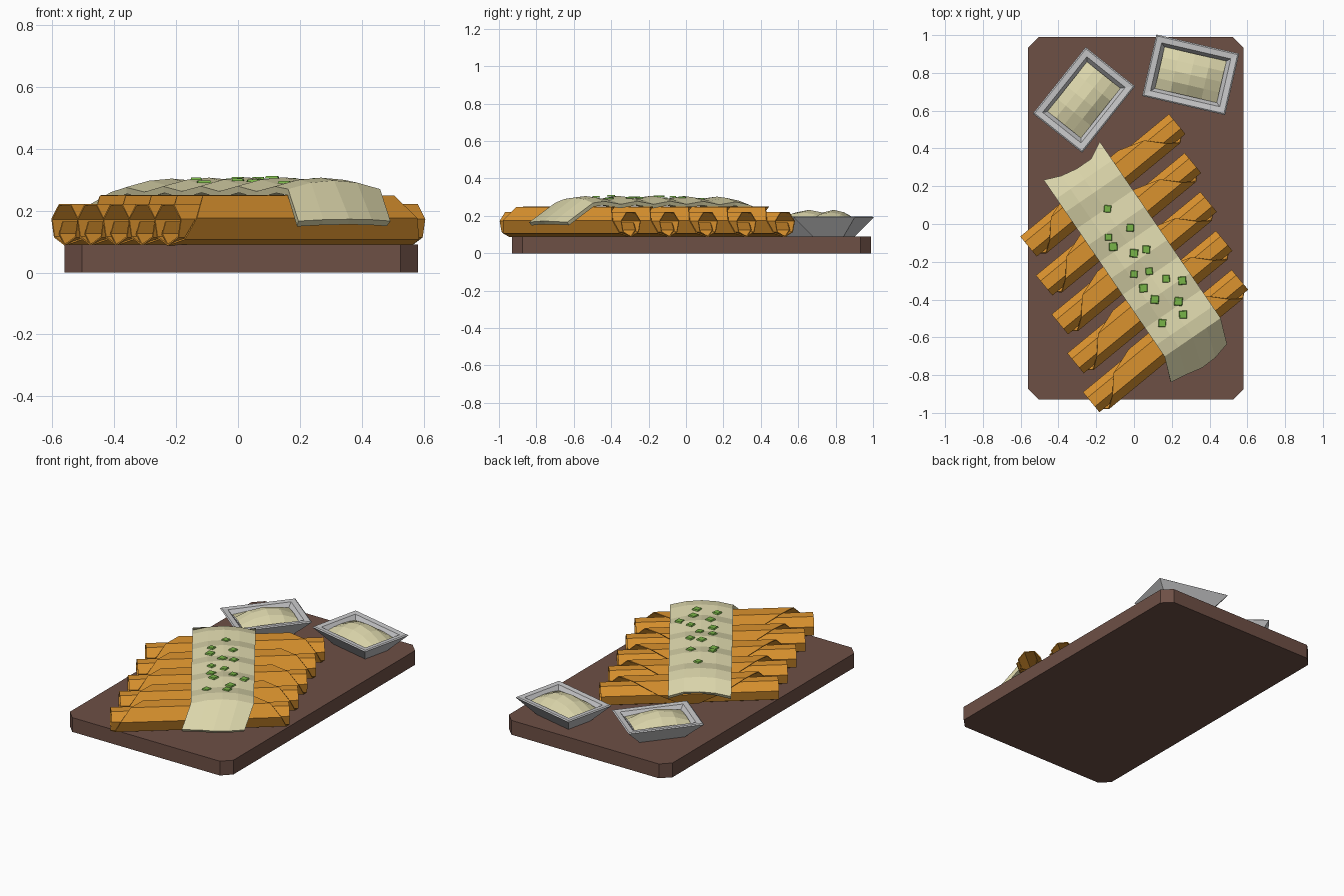
import bpy, bmesh, math, random
from mathutils import Vector, Matrix

if "Cube" in bpy.data.objects:
    bpy.data.objects.remove(bpy.data.objects["Cube"])

random.seed(4)


def material(name, rgb):
    m = bpy.data.materials.new(name)
    m.diffuse_color = (*rgb, 1)
    m.use_nodes = True
    m.node_tree.nodes["Principled BSDF"].inputs["Base Color"].default_value = m.diffuse_color
    return m


WOOD = material("brown wood", (0.155, 0.079, 0.060))
CRUST = material("golden tortilla", (0.72, 0.295, 0.028))
CREAM = material("cream sauce", (0.70, 0.66, 0.40))
METAL = material("light grey", (0.58, 0.58, 0.59))
HERB = material("green herb", (0.19, 0.46, 0.065))


def build(name, verts, faces, mat, thick=0, offset=-1):
    me = bpy.data.meshes.new(name)
    me.from_pydata([tuple(v) for v in verts], [], faces)
    me.materials.append(mat)
    bm = bmesh.new()
    bm.from_mesh(me)
    bmesh.ops.recalc_face_normals(bm, faces=bm.faces)
    bm.to_mesh(me)
    bm.free()
    ob = bpy.data.objects.new(name, me)
    bpy.context.collection.objects.link(ob)
    if thick:
        s = ob.modifiers.new("thickness", 'SOLIDIFY')
        s.thickness, s.offset = thick, offset
    return ob


def grid_faces(rows, cols):
    return [(r * cols + c, r * cols + c + 1, (r + 1) * cols + c + 1, (r + 1) * cols + c)
            for r in range(rows - 1) for c in range(cols - 1)]


# Serving board: rectangle with clipped corners
x0, x1, y0, y1, c = -0.56, 0.58, -0.93, 0.99, 0.056
outline = [(x0 + c, y0), (x1 - c, y0), (x1, y0 + c), (x1, y1 - c),
           (x1 - c, y1), (x0 + c, y1), (x0, y1 - c), (x0, y0 + c)]
verts = [(x, y, z) for z in (0, 0.09) for x, y in outline]
faces = [tuple(range(7, -1, -1)), tuple(range(8, 16))]
faces += [(i, (i + 1) % 8, 8 + (i + 1) % 8, 8 + i) for i in range(8)]
build("serving_board", verts, faces, WOOD)

# Rolled tortillas: seven-sided spiral sheets whose outer flap narrows to a tip
axis, side = Vector((0.772, 0.636, 0)), Vector((0.636, -0.772, 0))
step = 360 / 7
spiral = [(-2, 0.036, 0.49), (-1, 0.052, 0.50)]           # inner curl
spiral += [(k, 0.068, 0.51) for k in range(8)]            # main tube
spiral += [(8, 0.078, 0.49), (9, 0.088, 0.46), (10, 0.099, 0.40),
           (11, 0.101, 0.32), (12, 0.090, 0.18), (13, 0.078, 0.05)]  # flap
for i in range(5):
    mid = Vector((-0.165 + 0.083 * i, 0.205 - 0.206 * i, 0.157))
    verts = []
    for k, r, half in spiral:
        a = math.radians(-90 + step * k)
        p = mid + side * r * math.cos(a) + Vector((0, 0, r * math.sin(a)))
        verts += [p - axis * half, p + axis * half]
    build(f"tortilla_roll_{i + 1}", verts, grid_faces(len(spiral), 2), CRUST, 0.005, 0)

# Cream sauce band draped across the rolls
start = Vector((-0.33, 0.335, 0))
along, across = Vector((0.565, -0.825, 0)), Vector((0.825, 0.565, 0))
stations = [(0, 0.225), (0.12, 0.287), (0.206, 0.303), (0.312, 0.288), (0.419, 0.306),
            (0.525, 0.29), (0.632, 0.307), (0.738, 0.29), (0.845, 0.307),
            (0.951, 0.29), (1.058, 0.306), (1.133, 0.297), (1.265, 0.172)]
widths = [-1, -0.5, 0, 0.5, 1]
far_edge = [0, 0.035, 0.05, 0.05, 0]
near_edge = [0, 0.012, 0.03, 0.025, 0]
verts = []
last = len(stations) - 1
for n, (s, z) in enumerate(stations):
    for j, w in enumerate(widths):
        d = s + (far_edge[j] if n == 0 else near_edge[j] if n == last else 0)
        p = start + along * d + across * (0.18 * w - (0.05 if n == last else 0))
        drop = 0.006 if n in (0, last) else 0.028
        verts.append((p.x, p.y, z - drop * w * w))
band = build("sauce_band", verts, grid_faces(len(stations), 5), CREAM, 0.022, -1)


def band_height(x, y):
    d = Vector((x, y, 0)) - start
    s, w = d.dot(along), d.dot(across) / 0.18
    for (s0, z0), (s1, z1) in zip(stations, stations[1:]):
        if s0 <= s <= s1:
            return z0 + (z1 - z0) * (s - s0) / (s1 - s0) - 0.028 * w * w
    return 0.3


# Chopped herbs: small flat flakes on the band
spots = [(-0.14, 0.08), (-0.02, -0.02), (-0.135, -0.07), (-0.11, -0.12), (0, -0.155),
         (0.065, -0.135), (0, -0.265), (0.08, -0.25), (0.05, -0.34), (0.11, -0.40),
         (0.17, -0.29), (0.255, -0.30), (0.235, -0.41), (0.26, -0.48), (0.15, -0.525)]
verts, faces = [], []
for x, y in spots:
    b, h = len(verts), random.uniform(0.018, 0.023)
    z = band_height(x, y) + 0.004
    turn = random.uniform(-0.12, 0.12)
    for dz, k in ((-0.004, 1), (0.004, 0.85)):
        for q in range(4):
            a = math.pi / 4 + turn + q * math.pi / 2
            r = h * 1.41 * k
            verts.append((x + r * math.cos(a), y + r * math.sin(a), z + dz))
    faces += [(b + 3, b + 2, b + 1, b), (b + 4, b + 5, b + 6, b + 7)]
    faces += [(b + q, b + (q + 1) % 4, b + 4 + (q + 1) % 4, b + 4 + q) for q in range(4)]
build("chopped_herbs", verts, faces, HERB)

# Dip trays: flared rectangular dishes filled with a domed dip
rings = [(0.135, 0.085, 0.09), (0.225, 0.167, 0.192), (0.218, 0.160, 0.197),
         (0.188, 0.130, 0.194), (0.125, 0.075, 0.105)]  # half length, half width, height
for i, (cx, cy, deg) in enumerate([(-0.265, 0.657, 51.5), (0.30, 0.79, -13)]):
    place = Matrix.Translation((cx, cy, 0)) @ Matrix.Rotation(math.radians(deg), 4, 'Z')
    verts = [place @ Vector((sx * hx, sy * hy, z)) for hx, hy, z in rings
             for sx, sy in ((-1, -1), (1, -1), (1, 1), (-1, 1))]
    faces = [(3, 2, 1, 0), (16, 17, 18, 19)]
    faces += [(4 * r + q, 4 * r + (q + 1) % 4, 4 * r + 4 + (q + 1) % 4, 4 * r + 4 + q)
              for r in range(4) for q in range(4)]
    build(f"dip_tray_{i + 1}", verts, faces, METAL)
    verts = []
    for r in range(5):
        for q in range(5):
            u, v = r / 2 - 1, q / 2 - 1
            z = 0.168 + 0.052 * (1 - u * u) * (1 - v * v) + 0.012 * (1 - u * u * v * v)
            verts.append(place @ Vector((0.168 * u, 0.113 * v, z)))
    dip = build(f"dip_{i + 1}", verts, grid_faces(5, 5), CREAM)
    if dip.data.polygons[0].normal.z < 0:
        dip.data.flip_normals()

# Keep the band's thickness growing downward
if sum(p.normal.z for p in band.data.polygons) < 0:
    band.data.flip_normals()
